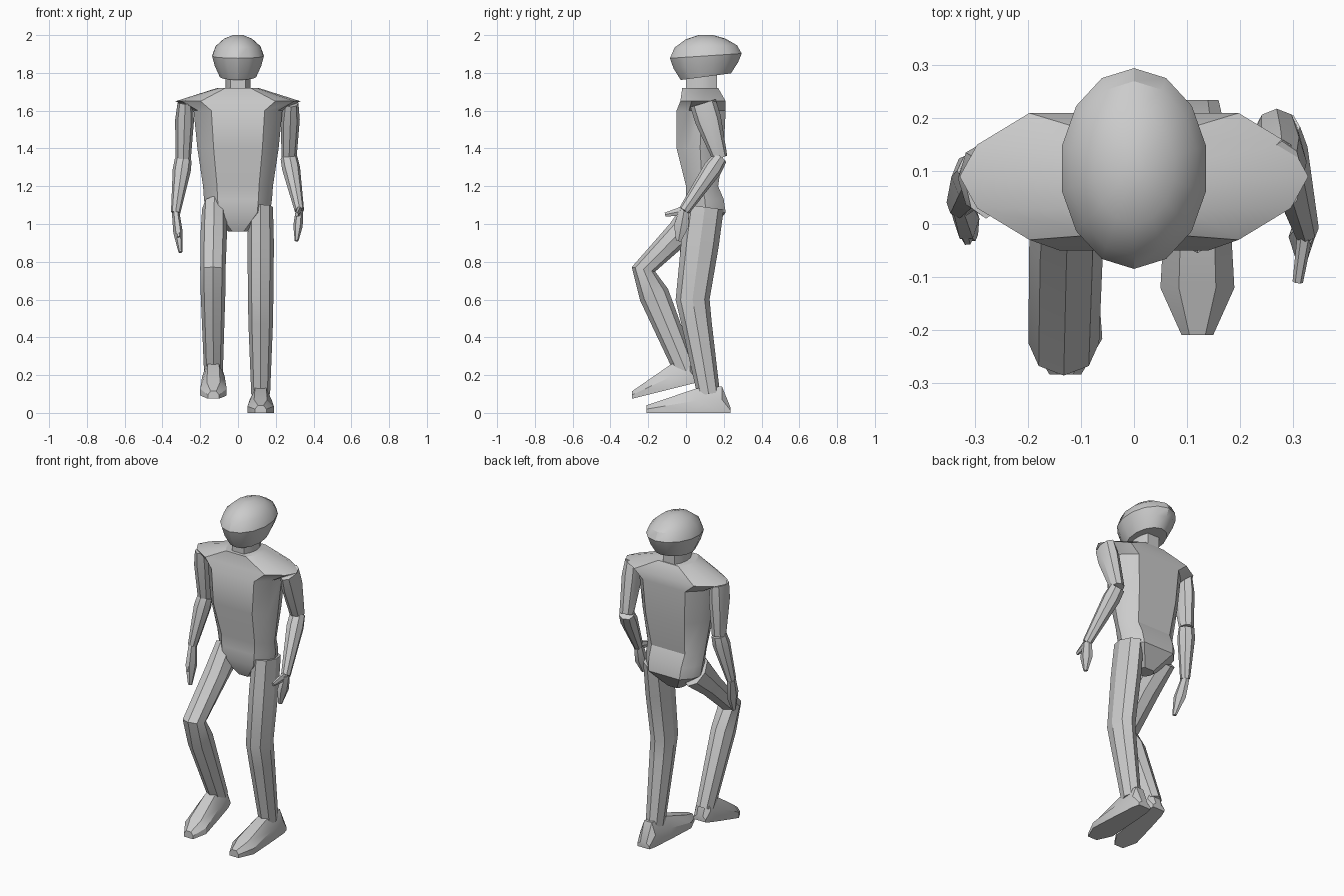
import bpy, bmesh
from math import sin, cos, tau, radians
from mathutils import Vector

cube = bpy.data.objects.get("Cube")
if cube:
    bpy.data.objects.remove(cube)

shade = .6
grey = bpy.data.materials.new("plain_grey")
grey.use_nodes = True
grey.diffuse_color = (shade, shade, shade, 1)
shader = grey.node_tree.nodes["Principled BSDF"]
shader.inputs["Base Color"].default_value = grey.diffuse_color
parts = []


def loft(name, rings):
    """Skin a stack of equal-length rings and cap both ends."""
    bm = bmesh.new()
    loops = [[bm.verts.new(point) for point in ring] for ring in rings]
    count = len(loops[0])
    for lower, upper in zip(loops, loops[1:]):
        for i in range(count):
            j = (i + 1) % count
            bm.faces.new((lower[i], lower[j], upper[j], upper[i]))
    bm.faces.new(loops[0])
    bm.faces.new(loops[-1])
    bmesh.ops.recalc_face_normals(bm, faces=bm.faces)
    mesh = bpy.data.meshes.new(name)
    bm.to_mesh(mesh)
    bm.free()
    mesh.materials.append(grey)
    obj = bpy.data.objects.new(name, mesh)
    bpy.context.collection.objects.link(obj)
    parts.append(obj)


def mirrored(half, make_point):
    """Close a half outline across its middle and place its points."""
    outline = half + [(-x, other) for x, other in reversed(half)]
    return [make_point(x, other) for x, other in outline]


def tube(name, joints, widths, depths, sides=8):
    """Run an oval section along joints, mitred at each bend."""
    steps = [(b - a).normalized() for a, b in zip(joints, joints[1:])]
    befores = [steps[0]] + steps
    afters = steps + [steps[-1]]
    rings = []
    for joint, before, after, width, depth in zip(joints, befores, afters, widths, depths):
        along = (before + after).normalized()
        forward = along.cross(Vector((1, 0, 0))).normalized()
        sideways = forward.cross(along)
        rings.append([joint + sideways * width * cos(tau * i / sides)
                      + forward * depth * sin(tau * i / sides) for i in range(sides)])
    loft(name, rings)


def torso_ring(z, width, front, back):
    """Flat-fronted, flat-backed outline with chamfered corners."""
    corner = (back - front) / 4
    half = [(width * .6, front), (width * .9, front + corner),
            (width, (front + back) / 2),
            (width * .9, back - corner), (width * .6, back)]
    return mirrored(half, lambda x, y: (x, y, z))


def arm(side, shoulder, elbow, wrist, thumb_tip, fingertip):
    """Upper arm, forearm and mitten hand with a thumb."""
    shoulder, elbow, wrist, thumb_tip, fingertip = map(
        Vector, (shoulder, elbow, wrist, thumb_tip, fingertip))
    biceps = shoulder.lerp(elbow, .3)
    bulge = elbow.lerp(wrist, .2)
    knuckles = wrist.lerp(fingertip, .5)
    tube(side + "_upper_arm", [shoulder, biceps, elbow], [.04, .05, .04], [.07, .07, .04])
    tube(side + "_forearm", [elbow, bulge, wrist], [.045, .048, .025], [.04, .05, .03])
    tube(side + "_hand", [wrist, knuckles, fingertip], [.02, .025, .01], [.03, .045, .015], 6)
    tube(side + "_thumb", [wrist, thumb_tip], [.015, .01], [.03, .012], 6)


def leg(side, hip, knee, ankle, thickness):
    """Thigh and shin in one skin, fuller at the calf."""
    hip, knee, ankle = map(Vector, (hip, knee, ankle))
    thigh = hip.lerp(knee, .4)
    calf = knee.lerp(ankle, .25)
    tube(side + "_leg", [hip, thigh, knee, calf, ankle],
         [.065, .07, .067, .065, .05],
         [.1, thickness, thickness * .9, .08, .06])


def foot(side, heel, length, slope):
    """Pointed shoe; each section has its place, half width and height."""
    heel_x, heel_y, heel_z = heel
    rings = []
    for place, width, height in [(0, .04, .03), (.1, .05, .14), (.4, .06, .13),
                                 (.8, .07, .07), (1, .03, .04)]:
        y = heel_y - place * length
        sole = heel_z - place * length * slope
        half = [(width, sole), (width, sole + height / 2), (width / 2, sole + height)]
        rings.append(mirrored(half, lambda x, z: (heel_x + x, y, z)))
    loft(side + "_foot", rings)


def head_ring(z, size, sides=14):
    """Long oval, tilted more the lower it lies."""
    tilt = .6 * (2 - z)
    ring = []
    for i in range(sides):
        reach = -.19 * size * cos(tau * i / sides)
        ring.append((.14 * size * sin(tau * i / sides), .105 + reach, z + tilt * reach))
    return ring


# Torso from crotch through flared shoulder yoke to neck
loft("torso", [torso_ring(*section) for section in [
    (.96, .05, .05, .13), (1.06, .17, 0, .21), (1.13, .18, 0, .2), (1.2, .185, 0, .17),
    (1.4, .215, -.05, .2), (1.6, .235, -.05, .21), (1.65, .33, -.03, .21),
    (1.72, .11, -.02, .17)]])
loft("neck", [torso_ring(z, .065, 0, .165) for z in (1.7, 1.8)])

# Helmet-shaped head, swept to the back
loft("head", [head_ring(z, size) for z, size in [
    (1.78, .7), (1.84, .9), (1.89, 1), (1.94, .87), (1.98, .55), (2, .2)]])

# Arms: the left one bent forward, the right one hanging
arm("left", (.28, .09, 1.64), (.27, .18, 1.35), (.325, -.01, 1.07),
    (.31, -.11, 1.05), (.31, -.04, .91))
arm("right", (-.28, .08, 1.64), (-.29, .1, 1.34), (-.33, .04, 1.06),
    (-.315, -.03, .93), (-.305, -.02, .85))

# Legs: the left one standing, the right one raised
leg("left", (.12, .1, 1.09), (.12, .035, .6), (.12, .12, .1), .1)
leg("right", (-.125, .09, 1.08), (-.133, -.225, .76), (-.13, 0, .22), .07)
foot("left", (.12, .235, 0), .445, 0)
foot("right", (-.13, .055, .16), .34, .25)

# Shade smoothly across gentle angles, keeping crisp edges
bpy.ops.object.select_all(action='DESELECT')
for part in parts:
    part.select_set(True)
bpy.context.view_layer.objects.active = parts[0]
bpy.ops.object.shade_smooth_by_angle(angle=radians(30))
